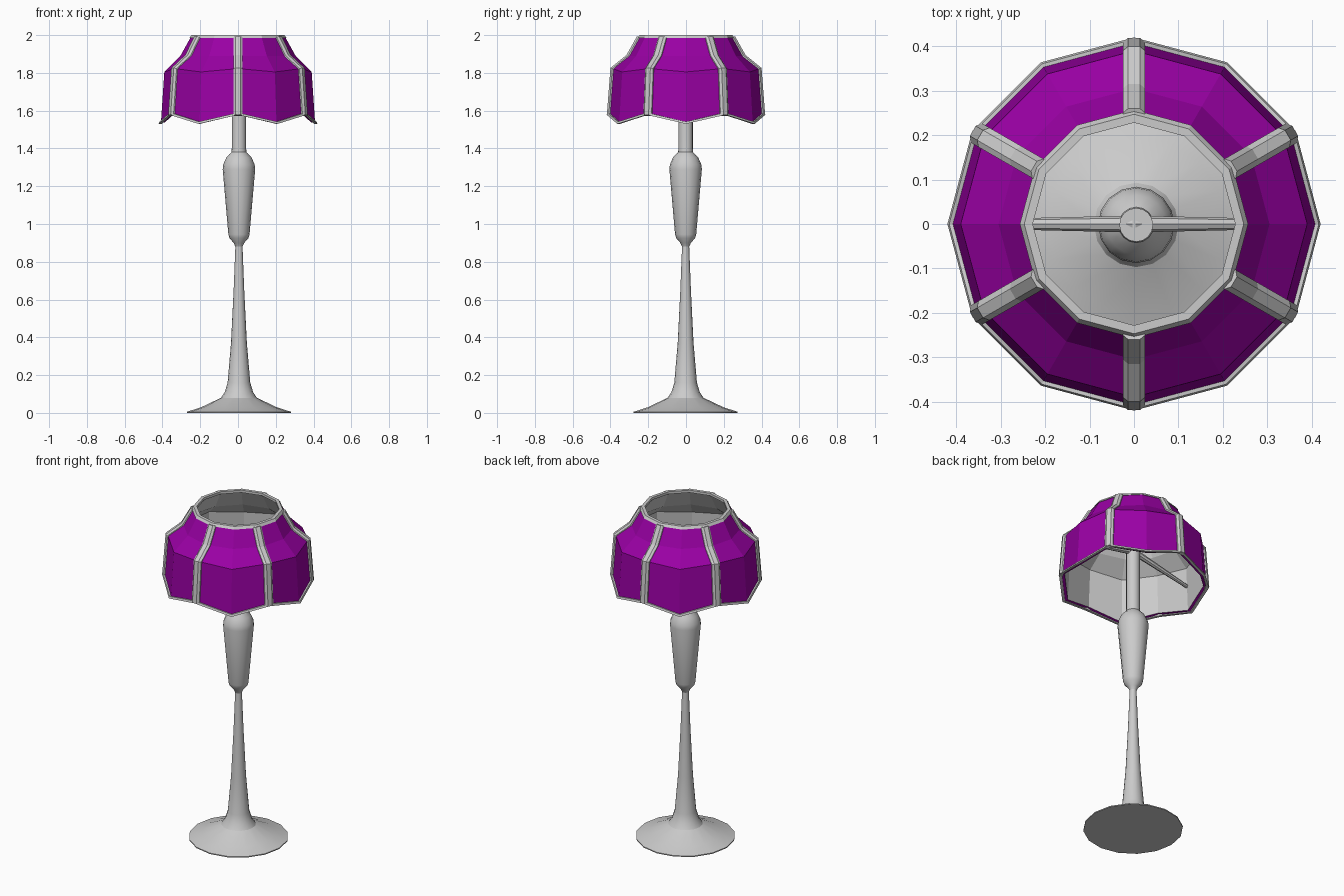
import bpy, bmesh
from math import sin, cos, pi, radians
from mathutils import Matrix, Vector

if "Cube" in bpy.data.objects:
    bpy.data.objects.remove(bpy.data.objects["Cube"])


def finish(name, bm, color=None):
    bmesh.ops.recalc_face_normals(bm, faces=bm.faces)
    me = bpy.data.meshes.new(name)
    bm.to_mesh(me)
    bm.free()
    ob = bpy.data.objects.new(name, me)
    bpy.context.collection.objects.link(ob)
    if color:
        mat = bpy.data.materials.new(name + "_color")
        mat.diffuse_color = color
        mat.use_nodes = True
        mat.node_tree.nodes["Principled BSDF"].inputs["Base Color"].default_value = mat.diffuse_color
        me.materials.append(mat)
    return ob


def lathe(name, profile, sides, closed=False, caps=False, scallop=False,
          color=None, center=(0, 0)):
    """Spin (r, z, rise) points; rise lifts every second corner (scallops)."""
    bm = bmesh.new()
    loops = []
    for p in profile:
        r, z = p[:2]
        rise = p[2] if scallop else 0
        loops.append([bm.verts.new((center[0] + r * cos(2 * pi * i / sides),
                                    center[1] + r * sin(2 * pi * i / sides),
                                    z + rise * (i % 2))) for i in range(sides)])
    pairs = list(zip(loops, loops[1:]))
    if closed:
        pairs.append((loops[-1], loops[0]))
    for a, b in pairs:
        for i in range(sides):
            j = (i + 1) % sides
            bm.faces.new((a[i], a[j], b[j], b[i]))
    if caps:
        bm.faces.new(loops[0])
        bm.faces.new(loops[-1])
    return finish(name, bm, color)


# Turned stand: flared foot, slender stem, vase and upper tube
C = (0.005, -0.002)
stand = lathe("stand", [(0.275, 0), (0.275, 0.006), (0.2, 0.03), (0.095, 0.08),
                        (0.075, 0.11), (0.06, 0.16), (0.042, 0.37), (0.028, 0.65),
                        (0.019, 0.88), (0.028, 0.9), (0.05, 0.925), (0.056, 0.945),
                        (0.086, 1.29), (0.083, 1.315), (0.067, 1.352), (0.04, 1.38),
                        (0.038, 1.4), (0.038, 1.78)], 16, caps=True, center=C)
bpy.context.view_layer.objects.active = stand
stand.select_set(True)
bpy.ops.object.shade_smooth_by_angle(angle=radians(25))

# Shade fabric: open outer shell with narrow returned hem
outer = [(0.408, 1.535, 0.048), (0.39, 1.805, 0.018), (0.305, 1.89, 0), (0.248, 1.993, 0)]
hem = [(0.388, 1.537, 0.048)]
lathe("shade_fabric", hem + outer, 12, scallop=True, color=(0.32, 0.0, 0.37, 1))

# Grey lining inside the shade
lathe("shade_lining", [(0.388, 1.537, 0.048), (0.376, 1.798, 0.018),
                       (0.292, 1.883, 0), (0.23, 1.993, 0)], 12, scallop=True)

# Scalloped bottom trim and top ring
lathe("bottom_trim", [(0.404, 1.53, 0.048), (0.42, 1.53, 0.048),
                      (0.416, 1.542, 0.048), (0.404, 1.542, 0.048)],
      12, closed=True, scallop=True)
lathe("top_ring", [(0.228, 1.985), (0.257, 1.985), (0.247, 2.0), (0.228, 2.0)],
      12, closed=True)

# Six ribs following the shade profile, chamfered cross-section
path = [(0.409, 1.576), (0.39, 1.823), (0.305, 1.892), (0.25, 1.99)]
section = [(-0.025, -0.012), (-0.025, 0.0), (-0.013, 0.01),
           (0.013, 0.01), (0.025, 0.0), (0.025, -0.012)]
for k in range(6):
    bm = bmesh.new()
    rings = [[bm.verts.new((r + d, w, z + d * 0.3)) for w, d in section] for r, z in path]
    for a, b in zip(rings, rings[1:]):
        for i in range(6):
            j = (i + 1) % 6
            bm.faces.new((a[i], a[j], b[j], b[i]))
    bm.faces.new(rings[0])
    bm.faces.new(rings[-1])
    bm.transform(Matrix.Rotation(radians(30 + 60 * k), 4, 'Z'))
    finish(f"shade_rib_{k + 1}", bm)

# Two sloping arms that hold the shade, thinner towards the lining
for side, label in ((1, "right"), (-1, "left")):
    bm = bmesh.new()
    a, b = Vector((0, 0, 1.765)), Vector((side * 0.382, 0, 1.685))
    d = b - a
    rot = d.to_track_quat('Z', 'Y').to_matrix().to_4x4()
    bmesh.ops.create_cone(bm, cap_ends=True, segments=8, radius1=0.019, radius2=0.01,
                          depth=d.length, matrix=Matrix.Translation((a + b) / 2) @ rot)
    finish("shade_arm_" + label, bm)
